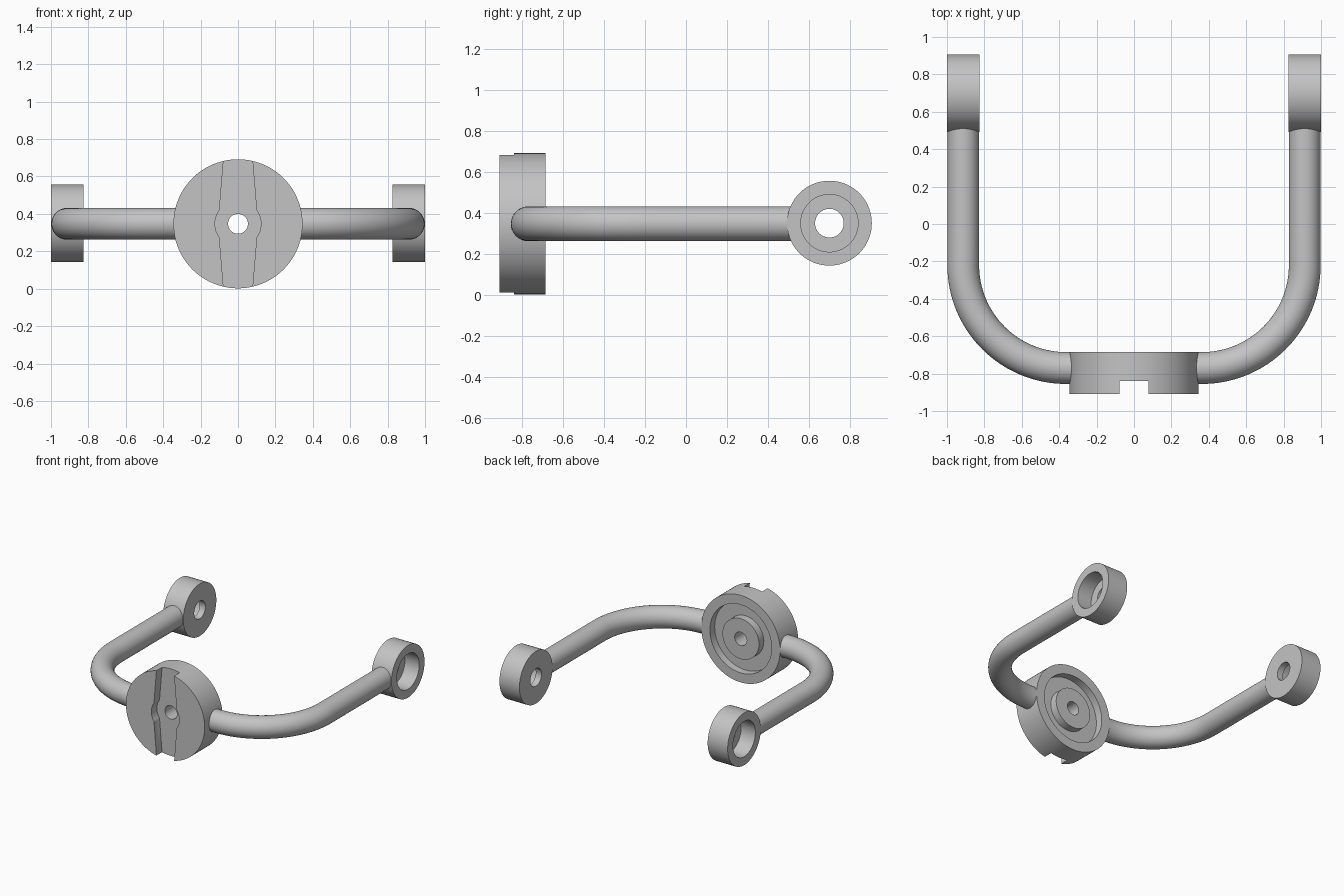
import bpy, bmesh, math
from mathutils import Vector

if "Cube" in bpy.data.objects:
    bpy.data.objects.remove(bpy.data.objects["Cube"])

Z = 0.347          # height of the common centre line
grey = bpy.data.materials.new("plain_grey")
grey.diffuse_color = (0.55, 0.55, 0.55, 1)
grey.use_nodes = True
grey.node_tree.nodes["Principled BSDF"].inputs["Base Color"].default_value = grey.diffuse_color


def finish(bm, name):
    bmesh.ops.recalc_face_normals(bm, faces=bm.faces[:])
    me = bpy.data.meshes.new(name)
    bm.to_mesh(me)
    bm.free()
    ob = bpy.data.objects.new(name, me)
    bpy.context.collection.objects.link(ob)
    me.materials.append(grey)
    return ob


def smooth(ob):
    bpy.ops.object.select_all(action='DESELECT')
    ob.select_set(True)
    bpy.context.view_layer.objects.active = ob
    bpy.ops.object.shade_smooth_by_angle(angle=math.radians(30))


def loft(rings, name, loop=False):
    """Skin a list of point rings; either close the list on itself or cap it."""
    bm = bmesh.new()
    vs = [[bm.verts.new(p) for p in ring] for ring in rings]
    n = len(vs[0])
    for i in range(len(vs) if loop else len(vs) - 1):
        a, b = vs[i], vs[(i + 1) % len(vs)]
        for j in range(n):
            k = (j + 1) % n
            bm.faces.new((a[j], a[k], b[k], b[j]))
    if not loop:
        bm.faces.new(vs[0])
        bm.faces.new(vs[-1])
    return finish(bm, name)


def lathe(profile, place, name, n=96):
    """Revolve a closed (radius, offset) profile; place maps (u, v, offset) to 3D."""
    angles = [2 * math.pi * j / n for j in range(n)]
    rings = [[place(r * math.cos(t), r * math.sin(t), a) for t in angles]
             for r, a in profile]
    return loft(rings, name, loop=True)


# Hub disc with a through hole, a back groove and a central boss
back, front, floor = -0.685, -0.91, -0.745
hub = lathe([(0.053, front), (0.345, front), (0.345, back), (0.27, back),
             (0.27, floor), (0.16, floor), (0.16, back), (0.053, back)],
            lambda u, v, a: (u, a, Z + v), "hub_disc")

# Front slot: tapers towards the rim and bulges round the hole
half = [(0.077, -0.345), (0.075, -0.4)][::-1]
half += [(0.123 * math.cos(t), 0.123 * math.sin(t))
         for t in [math.radians(-36 + 6 * i) for i in range(13)]]
half += [(0.077, 0.345), (0.075, 0.4)]
outline = half + [(-x, -z) for x, z in half]
slot = loft([[(x, y, Z + z) for x, z in outline] for y in (-1.0, -0.84)],
            "slot_cutter")
mod = hub.modifiers.new("slot", 'BOOLEAN')
mod.operation = 'DIFFERENCE'
mod.solver = 'EXACT'
mod.object = slot
bpy.context.view_layer.objects.active = hub
bpy.ops.object.modifier_apply(modifier="slot")
bpy.data.objects.remove(slot)
smooth(hub)

# Bent tube arm and end ring on each side
R, TUBE, N = 0.55, 0.085, 40
for s, side in ((1, "right"), (-1, "left")):
    path = [((0.31, -0.77), 0.0)]
    for i in range(33):
        t = math.pi / 2 * i / 32
        path.append(((0.363 + R * math.sin(t), -0.22 - R * math.cos(t)), t))
    path.append(((0.913, 0.53), math.pi / 2))
    rings = []
    for (x, y), t in path:
        out = Vector((math.sin(t), -math.cos(t), 0))
        ring = []
        for j in range(N):
            q = 2 * math.pi * j / N
            p = Vector((x, y, Z)) + TUBE * (out * math.cos(q) + Vector((0, 0, math.sin(q))))
            ring.append((s * p.x, p.y, p.z))
        rings.append(ring)
    smooth(loft(rings, side + "_arm"))

    # Ring with a small hole inside and a wide counterbore outside
    smooth(lathe([(0.07, 0.825), (0.207, 0.825), (0.207, 1.0), (0.14, 1.0),
                  (0.14, 0.875), (0.07, 0.875)],
                 lambda u, v, a: (s * a, 0.7 + u, Z + 0.003 + v),
                 side + "_end_ring", 72))
